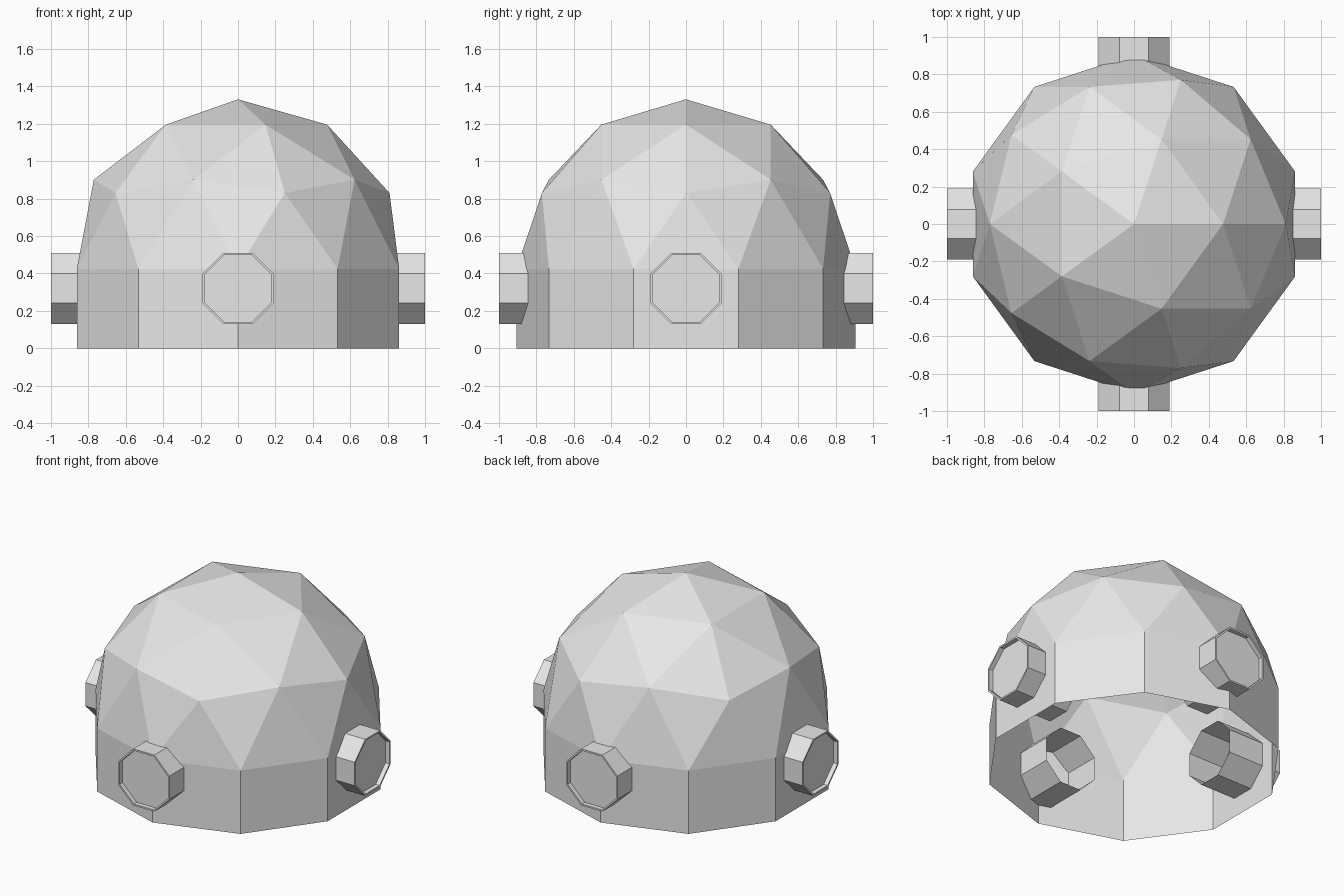
import bpy
import bmesh
from math import pi
from mathutils import Matrix, Vector

if "Cube" in bpy.data.objects:
    bpy.data.objects.remove(bpy.data.objects["Cube"])

RADIUS = 0.906
SKIRT = 0.425

grey = bpy.data.materials.new("light_grey")
grey.use_nodes = True
colour = (0.8, 0.8, 0.8, 1)
grey.diffuse_color = colour
grey.node_tree.nodes["Principled BSDF"].inputs["Base Color"].default_value = colour


def make_object(name, bm):
    mesh = bpy.data.meshes.new(name)
    bm.to_mesh(mesh)
    bm.free()
    mesh.materials.append(grey)
    obj = bpy.data.objects.new(name, mesh)
    bpy.context.collection.objects.link(obj)
    return obj


# Faceted dome: upper half of an icosphere, with its rim pulled down as a skirt
bm = bmesh.new()
bmesh.ops.create_icosphere(bm, subdivisions=2, radius=RADIUS)
lower = [v for v in bm.verts if v.co.z < -0.01]
bmesh.ops.delete(bm, geom=lower, context="VERTS")
bmesh.ops.translate(bm, verts=bm.verts, vec=(0, 0, SKIRT))
rim = [e for e in bm.edges if e.is_boundary]
skirt = bmesh.ops.extrude_edge_only(bm, edges=rim)["geom"]
for v in skirt:
    if isinstance(v, bmesh.types.BMVert):
        v.co.z = 0
bmesh.ops.recalc_face_normals(bm, faces=bm.faces)
make_object("dome_shell", bm)


# Octagonal porthole: tube open on the inside, recessed pane on the outside
def porthole(name, turn):
    bm = bmesh.new()
    bmesh.ops.create_cone(bm, cap_ends=True, segments=8, depth=0.4,
                          radius1=0.19 / 0.92388, radius2=0.19 / 0.92388,
                          matrix=Matrix.Rotation(pi / 8, 4, "Z"))
    # Flat sides must face up and sideways
    if max(v.co.x for v in bm.verts) > 0.2:
        bmesh.ops.rotate(bm, verts=bm.verts, matrix=Matrix.Rotation(pi / 8, 3, "Z"))
    bm.normal_update()
    inner = [f for f in bm.faces if f.normal.z < -0.9]
    pane = [f for f in bm.faces if f.normal.z > 0.9]
    bmesh.ops.delete(bm, geom=inner, context="FACES_ONLY")
    bmesh.ops.inset_region(bm, faces=pane, thickness=0.012)
    pane = bmesh.ops.extrude_discrete_faces(bm, faces=pane)["faces"]
    bmesh.ops.translate(bm, verts=pane[0].verts, vec=(0, 0, -0.03))
    place = (Matrix.Translation(Vector((0, 0, 0.32))) @ Matrix.Rotation(turn, 4, "Z")
             @ Matrix.Translation(Vector((0.8, 0, 0))) @ Matrix.Rotation(pi / 2, 4, "Y"))
    bm.transform(place)
    make_object(name, bm)


for i, side in enumerate(("left", "back", "right", "front")):
    porthole(side + "_porthole", i * pi / 2)
